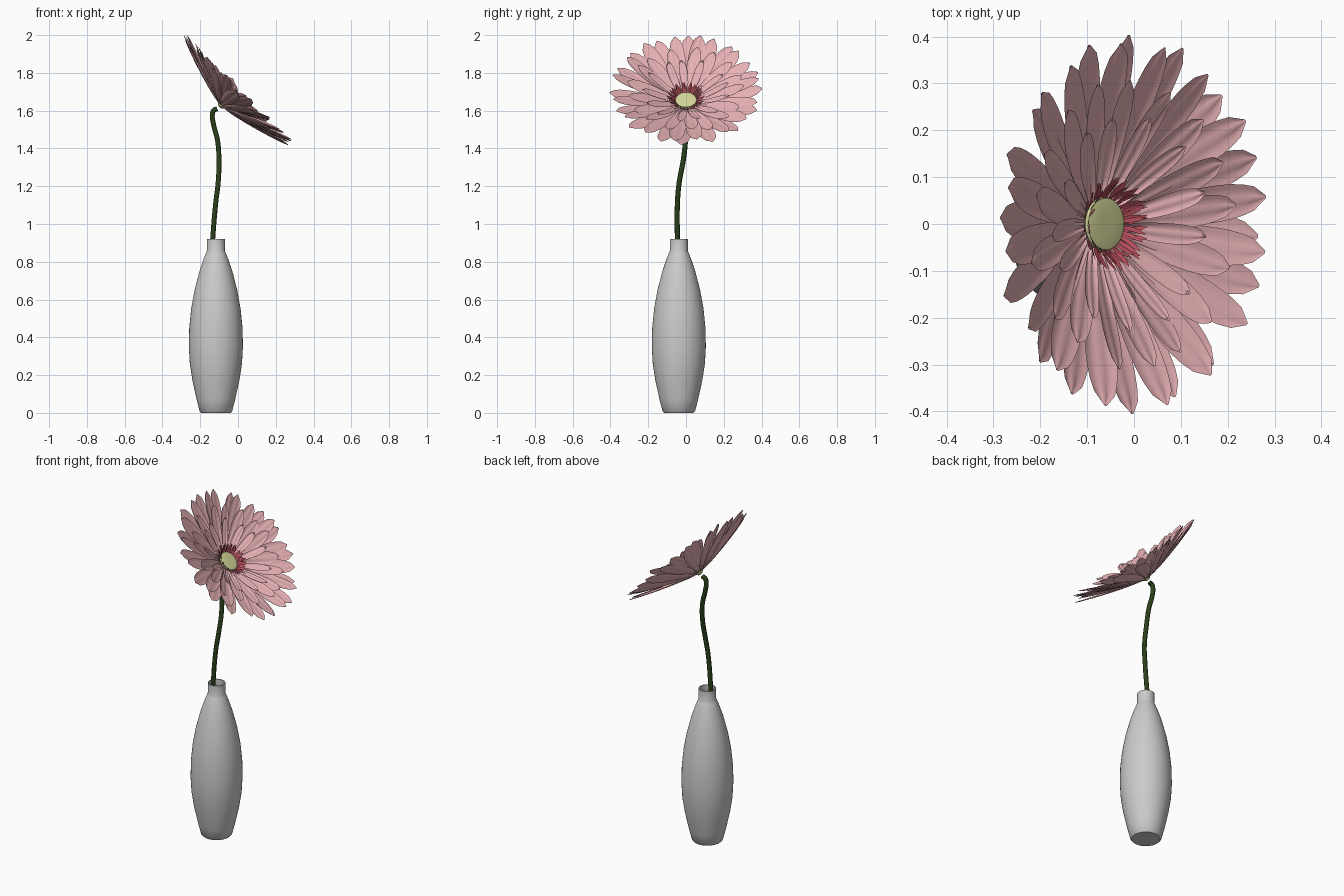
import bpy, bmesh, math, random
from mathutils import Matrix, Vector

if "Cube" in bpy.data.objects:
    bpy.data.objects.remove(bpy.data.objects["Cube"])

random.seed(4)


def material(name, rgb):
    m = bpy.data.materials.new(name)
    m.diffuse_color = (*rgb, 1)
    m.use_nodes = True
    m.node_tree.nodes["Principled BSDF"].inputs["Base Color"].default_value = m.diffuse_color
    return m


def finish(bm, name, mat=None, matrix=None, angle=40):
    me = bpy.data.meshes.new(name)
    bm.to_mesh(me)
    bm.free()
    ob = bpy.data.objects.new(name, me)
    bpy.context.collection.objects.link(ob)
    if mat:
        me.materials.append(mat)
    if matrix:
        ob.matrix_world = matrix
    bpy.ops.object.select_all(action='DESELECT')
    ob.select_set(True)
    bpy.context.view_layer.objects.active = ob
    bpy.ops.object.shade_smooth_by_angle(angle=math.radians(angle))
    return ob


def lathe(profile, steps=48):
    bm = bmesh.new()
    vs = [bm.verts.new((r, 0, z)) for r, z in profile]
    es = [bm.edges.new(p) for p in zip(vs, vs[1:])]
    bmesh.ops.spin(bm, geom=vs + es, cent=(0, 0, 0), axis=(0, 0, 1),
                   angle=2 * math.pi, steps=steps)
    bmesh.ops.remove_doubles(bm, verts=bm.verts, dist=1e-5)
    bmesh.ops.recalc_face_normals(bm, faces=bm.faces)
    return bm


def petal(bm, ang, r0, r1, n0, n1, half, rows=14, cols=8, power=1.3, ridge=0.0035):
    """Ridged petal running from radius r0 to r1 while rising from n0 to n1."""
    rot = Matrix.Rotation(ang, 3, 'Z')
    roll = random.uniform(-0.25, 0.25)
    bend = random.uniform(-0.02, 0.02)
    grid = []
    for i in range(rows + 1):
        t = i / rows
        if t < 0.68:
            w = 0.22 + 0.78 * math.sin(t / 0.68 * math.pi / 2)
        else:
            w = math.sqrt(max(0.0, 1 - ((t - 0.68) / 0.32) ** 2.2))
        w = max(w, 0.06) * half
        row = []
        for j in range(cols + 1):
            s = 2 * j / cols - 1
            z = n0 + (n1 - n0) * t ** power
            z += ridge * math.cos(s * 2 * math.pi) * (1 - t * 0.6)
            z += w * (0.3 * (1 - t) * abs(s) + roll * s)
            y = s * w + bend * t * t
            row.append(bm.verts.new(rot @ Vector((r0 + (r1 - r0) * t, y, z))))
        grid.append(row)
    for a, b in zip(grid, grid[1:]):
        for j in range(cols):
            bm.faces.new((a[j], b[j], b[j + 1], a[j + 1]))


def petal_ring(bm, count, r0, r1, n0, n1, half, phase=0.0, jitter=1.0, **kw):
    for k in range(count):
        a = 2 * math.pi * (k + phase + random.uniform(-.1, .1) * jitter) / count
        petal(bm, a, r0, r1 * random.uniform(1 - .03 * jitter, 1), n0,
              n1 + random.uniform(-.012, .012) * jitter, half, **kw)


pink = material("petal_pink", (0.80, 0.44, 0.46))
red = material("floret_red", (0.48, 0.08, 0.11))
lime = material("disc_lime", (0.66, 0.68, 0.32))
green = material("stem_green", (0.022, 0.05, 0.01))

# Vase: bottle profile with neck and a thin inner wall
outer = [(0.078, 0), (0.086, 0.008), (0.102, 0.07), (0.124, 0.17), (0.138, 0.26),
         (0.143, 0.35), (0.141, 0.45), (0.131, 0.55), (0.113, 0.65),
         (0.087, 0.75), (0.067, 0.81), (0.052, 0.848), (0.048, 0.856), (0.048, 0.92)]
inner = [(r - 0.006, max(z, 0.012)) for r, z in reversed(outer[1:])]
finish(lathe([(0, 0)] + outer + inner + [(0, 0.012)]), "vase",
       matrix=Matrix.Translation((-0.117, -0.038, 0)))

# Stem: bevelled curve that hooks into the back of the flower
curve = bpy.data.curves.new("stem", 'CURVE')
curve.dimensions = '3D'
curve.bevel_depth = 0.0135
curve.bevel_resolution = 3
curve.resolution_u = 8
curve.use_fill_caps = True
path = [(-0.165, -0.045, 0.2), (-0.15, -0.046, 0.6), (-0.134, -0.046, 0.92),
        (-0.117, -0.045, 1.12), (-0.105, -0.036, 1.22), (-0.101, -0.014, 1.34),
        (-0.108, -0.003, 1.44), (-0.130, 0, 1.53), (-0.136, 0, 1.575),
        (-0.128, 0, 1.602), (-0.110, 0, 1.610)]
sp = curve.splines.new('BEZIER')
sp.bezier_points.add(len(path) - 1)
for p, co in zip(sp.bezier_points, path):
    p.co = co
    p.handle_left_type = p.handle_right_type = 'AUTO'
stem = bpy.data.objects.new("stem", curve)
bpy.context.collection.objects.link(stem)
curve.materials.append(green)

# Flower head frame: tilted 45 degrees towards +x
head = Matrix.Translation((-0.088, 0, 1.63)) @ Matrix.Rotation(math.radians(46), 4, 'Y')

# Petals: two long outer layers and two shorter inner ones
bm = bmesh.new()
petal_ring(bm, 16, 0.025, 0.408, 0.000, 0.110, 0.041)
petal_ring(bm, 16, 0.025, 0.400, 0.010, 0.128, 0.040, phase=0.5)
petal_ring(bm, 17, 0.03, 0.315, 0.018, 0.120, 0.033, phase=0.2)
petal_ring(bm, 13, 0.03, 0.235, 0.022, 0.112, 0.022, phase=0.6)
finish(bm, "petals", pink, head, 60)

# Small red florets around the disc
bm = bmesh.new()
petal_ring(bm, 30, 0.045, 0.100, 0.025, 0.068, 0.006, rows=5, cols=2, ridge=0.001, jitter=.4)
petal_ring(bm, 30, 0.045, 0.085, 0.030, 0.078, 0.005, phase=0.5, rows=5, cols=2,
           ridge=0.001, jitter=.4)
finish(bm, "red_florets", red, head)

# Central disc with a tapered base
finish(lathe([(0, -0.016), (0.012, -0.014), (0.028, 0.0), (0.050, 0.022), (0.058, 0.034),
              (0.055, 0.040), (0.045, 0.042), (0.02, 0.042), (0, 0.042)], 32),
       "flower_disc", lime, head)
